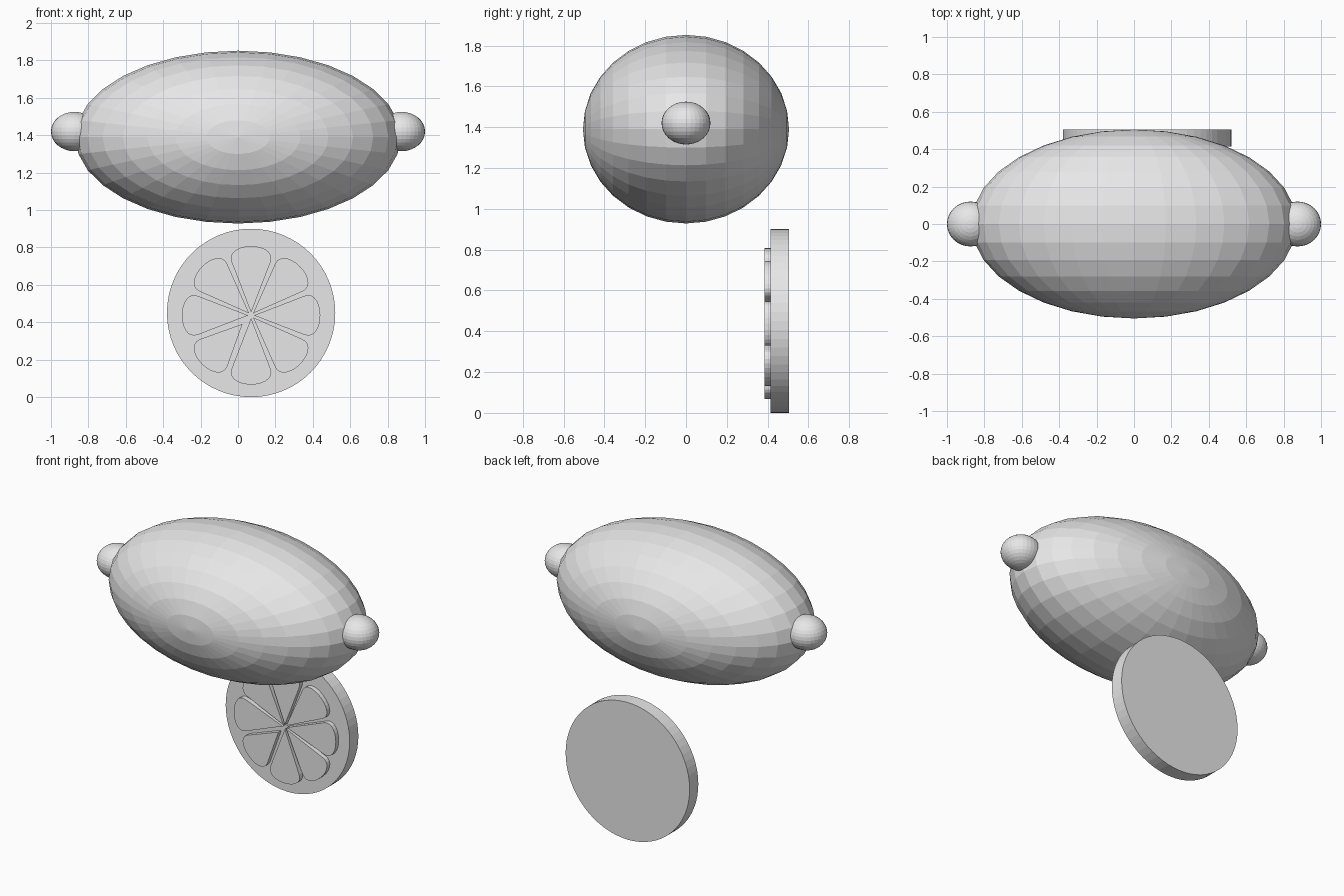
import bpy, bmesh
from math import pi, sin, cos

cube = bpy.data.objects.get("Cube")
if cube:
    bpy.data.objects.remove(cube, do_unlink=True)

grey = bpy.data.materials.new("plain grey")
grey.use_nodes = True
grey.diffuse_color = (0.8, 0.8, 0.8, 1)
grey.node_tree.nodes["Principled BSDF"].inputs["Base Color"].default_value = (0.8, 0.8, 0.8, 1)


def ellipsoid(name, centre, radii, tilt=0):
    """Flat-shaded sphere; the tilt turns its poles before scaling."""
    bpy.ops.mesh.primitive_uv_sphere_add(segments=32, ring_count=16, radius=1)
    ob = bpy.context.object
    ob.name = name
    ob.rotation_euler.x = tilt
    bpy.ops.object.transform_apply(location=False, rotation=True, scale=False)
    ob.scale = radii
    ob.location = centre
    ob.data.materials.append(grey)
    return ob


# Whole fruit: body with poles front and back, and a nub at each end
ellipsoid("fruit_body", (0, 0, 1.39), (0.87, 0.505, 0.462), pi / 2)
for side, name in ((1, "left_nub"), (-1, "right_nub")):
    ellipsoid(name, (side * 0.875, 0, 1.42), (0.125, 0.12, 0.105))

# Cut slice: upright disc
bpy.ops.mesh.primitive_cylinder_add(vertices=64, radius=0.45, depth=0.09,
                                    location=(0.07, 0.46, 0.45), rotation=(pi / 2, 0, 0))
disc = bpy.context.object
disc.name = "slice_disc"
disc.data.materials.append(grey)

# Raised pulp wedges around the slice centre
HALF = [(0.285, 0.104), (0.304, 0.108), (0.322, 0.105), (0.338, 0.095),
        (0.352, 0.077), (0.362, 0.055), (0.368, 0.03)]


def wedge(index, tip):
    angle = index * pi / 4
    outline = [(tip, 0)] + [(u, -v) for u, v in HALF] + [(0.37, 0)] + HALF[::-1]
    bm = bmesh.new()
    verts = [bm.verts.new((0.07 + u * cos(angle) - v * sin(angle), 0.385,
                           0.437 + u * sin(angle) + v * cos(angle))) for u, v in outline]
    face = bm.faces.new(verts)
    grown = bmesh.ops.extrude_face_region(bm, geom=[face])["geom"]
    moved = [g for g in grown if isinstance(g, bmesh.types.BMVert)]
    bmesh.ops.translate(bm, verts=moved, vec=(0, 0.035, 0))
    bmesh.ops.recalc_face_normals(bm, faces=bm.faces)
    mesh = bpy.data.meshes.new(f"pulp_wedge_{index + 1}")
    bm.to_mesh(mesh)
    bm.free()
    mesh.materials.append(grey)
    bpy.context.collection.objects.link(bpy.data.objects.new(mesh.name, mesh))


for i in range(8):
    wedge(i, 0.065 if i == 5 else 0.015)
